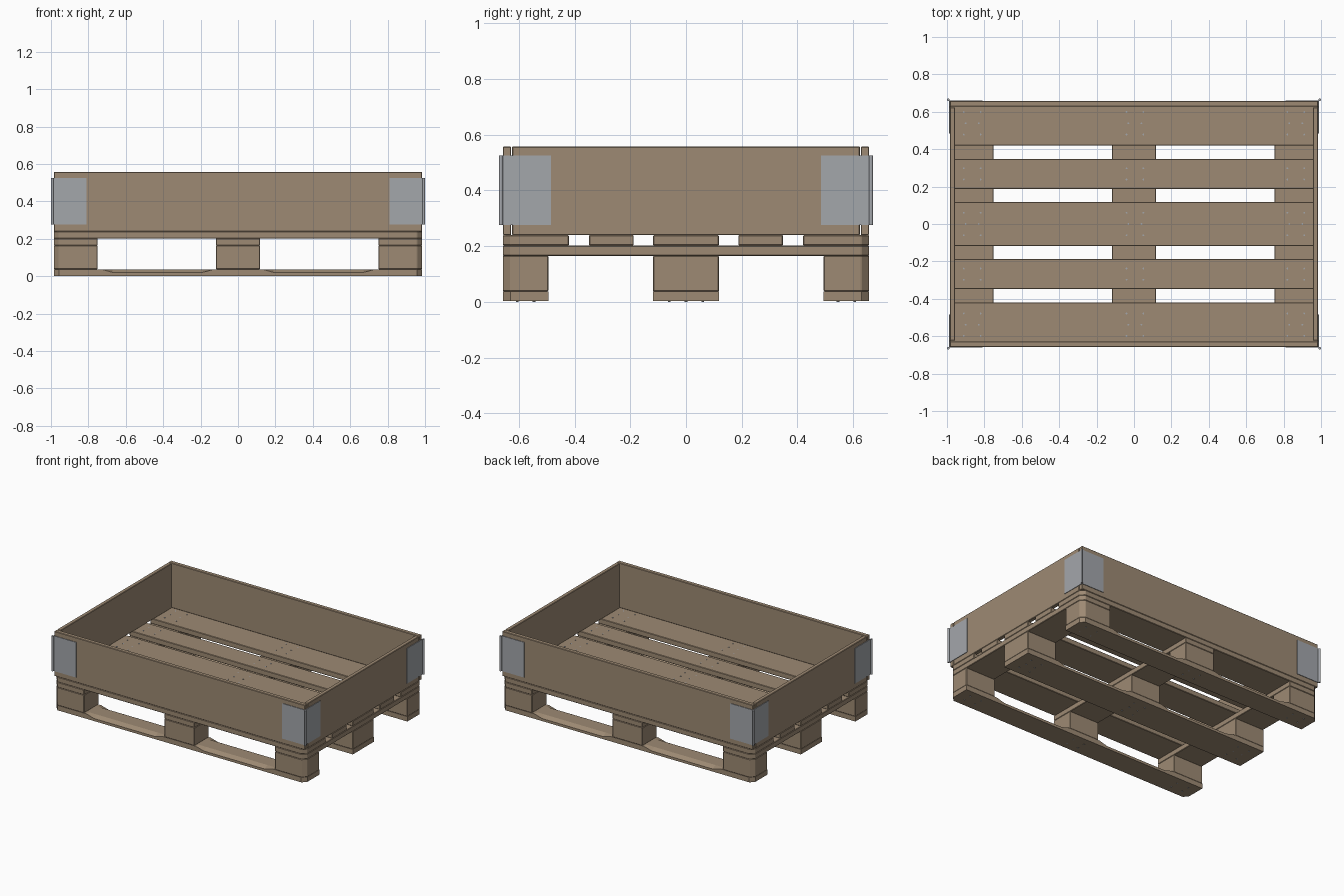
import bpy, bmesh
from mathutils import Vector

cube = bpy.data.objects.get("Cube")
if cube:
    bpy.data.objects.remove(cube, do_unlink=True)

# Overall half sizes and layer heights
HX, HY = 0.985, 0.657
Z_BASE, Z_BLOCK, Z_STRINGER, Z_DECK, Z_TOP = 0.037, 0.165, 0.202, 0.239, 0.557
CHAMFER = 0.028


def material(name, colour):
    m = bpy.data.materials.new(name)
    m.use_nodes = True
    m.diffuse_color = colour
    bsdf = m.node_tree.nodes["Principled BSDF"]
    bsdf.inputs["Base Color"].default_value = colour
    bsdf.inputs["Roughness"].default_value = 0.8
    return m


WOOD = material("pallet wood", (0.34, 0.255, 0.173, 1))
STEEL = material("galvanised steel", (0.37, 0.385, 0.41, 1))


def finish(bm, name, mat, edge=0.0):
    bmesh.ops.recalc_face_normals(bm, faces=bm.faces)
    mesh = bpy.data.meshes.new(name)
    bm.to_mesh(mesh)
    bm.free()
    mesh.materials.append(mat)
    ob = bpy.data.objects.new(name, mesh)
    bpy.context.collection.objects.link(ob)
    if edge:
        mod = ob.modifiers.new("worn edges", 'BEVEL')
        mod.width = edge
        mod.segments = 1
        mod.limit_method = 'ANGLE'
    return ob


def box(x, y, z):
    bm = bmesh.new()
    bmesh.ops.create_cube(bm, size=1)
    for v in bm.verts:
        v.co = Vector(r[0] if c < 0 else r[1] for c, r in zip(v.co, (x, y, z)))
    return bm


def cut_corners(bm):
    # Bevel only the upright edges at the pallet's outer corners
    edges = [e for e in bm.edges if all(
        abs(abs(v.co.x) - HX) < 1e-4 and abs(abs(v.co.y) - HY) < 1e-4 for v in e.verts)
        and abs(e.verts[0].co.z - e.verts[1].co.z) > 0.01]
    if edges:
        bmesh.ops.bevel(bm, geom=edges, offset=CHAMFER, segments=1, affect='EDGES')


def board(name, x, y, z, mat=WOOD, edge=0.003, corners=True):
    bm = box(x, y, z)
    if corners:
        cut_corners(bm)
    return finish(bm, name, mat, edge)


def bottom_board(name, y):
    # Skid board whose upper edges slope down between the blocks
    bm = box((-HX, HX), y, (0.002, Z_BASE))
    cuts = [((s * x, 0, 0), (1, 0, 0)) for s in (-1, 1) for x in (0.13, 0.19, 0.67, 0.73)]
    cuts += [((0, y[0] + 0.03, 0), (0, 1, 0)), ((0, y[1] - 0.03, 0), (0, 1, 0))]
    for co, no in cuts:
        bmesh.ops.bisect_plane(bm, geom=bm.verts[:] + bm.edges[:] + bm.faces[:],
                               plane_co=co, plane_no=no)
    for v in bm.verts:
        on_edge = min(abs(v.co.y - y[0]), abs(v.co.y - y[1])) < 1e-4
        if on_edge and v.co.z > 0.03 and 0.18 < abs(v.co.x) < 0.68:
            v.co.z = 0.02
    cut_corners(bm)
    finish(bm, name, WOOD)


# Rows across the pallet, shared by the blocks, stringers and skids
COLUMNS = {"right": (-HX, -0.75), "middle": (-0.118, 0.118), "left": (0.75, HX)}
ROWS = {"front": (-HY, -0.494), "centre": (-0.118, 0.118), "back": (0.494, HY)}

for row, y in ROWS.items():
    bottom_board(f"{row}_bottom_board", y)
    for col, x in COLUMNS.items():
        board(f"{row}_{col}_block", x, y, (Z_BASE, Z_BLOCK))
for col, x in COLUMNS.items():
    board(f"{col}_stringer", x, (-HY, HY), (Z_BLOCK, Z_STRINGER))

# Deck boards
DECK = {"front": (-HY, -0.42), "front_inner": (-0.348, -0.188), "centre": (-0.118, 0.118),
        "back_inner": (0.188, 0.348), "back": (0.42, HY)}
for row, y in DECK.items():
    board(f"{row}_deck_board", (-HX, HX), y, (Z_STRINGER, Z_DECK))

# Collar walls
for side, s in (("front", -1), ("back", 1)):
    y = sorted((s * 0.627, s * HY))
    board(f"{side}_collar_wall", (-HX, HX), y, (Z_DECK, Z_TOP), corners=False)
for side, s in (("right", -1), ("left", 1)):
    x = sorted((s * 0.957, s * HX))
    board(f"{side}_collar_wall", x, (-0.624, 0.624), (Z_DECK, Z_TOP), corners=False)

# Hinged steel corners: two plates and a pin each
HINGE_Z = (0.275, 0.525)
for fb, sy in (("front", -1), ("back", 1)):
    for lr, sx in (("right", -1), ("left", 1)):
        name = f"{fb}_{lr}_hinge"
        board(name + "_long_plate", sorted((sx * 0.81, sx * 0.99)),
              sorted((sy * HY, sy * (HY + 0.004))), HINGE_Z, STEEL, 0, False)
        board(name + "_end_plate", sorted((sx * HX, sx * (HX + 0.004))),
              sorted((sy * 0.485, sy * 0.662)), HINGE_Z, STEEL, 0, False)
        bm = bmesh.new()
        bmesh.ops.create_cone(bm, cap_ends=True, segments=12, radius1=0.007, radius2=0.007,
                              depth=HINGE_Z[1] - HINGE_Z[0])
        bmesh.ops.translate(bm, verts=bm.verts, vec=(sx * 0.993, sy * 0.664, sum(HINGE_Z) / 2))
        pin = finish(bm, name + "_pin", STEEL)
        for p in pin.data.polygons:
            p.use_smooth = len(p.vertices) == 4


def nails(name, rows, z):
    bm = bmesh.new()
    for x in (-0.865, 0.005, 0.865):
        for y0, y1 in rows.values():
            wide = y1 - y0 > 0.2
            mid, reach = (y0 + y1) / 2, (0.06 if wide else 0.03)
            spots = [(sx * (0.045 if sy else 0.035), sy * reach)
                     for sx in (-1, 1) for sy in ((-1, 0, 1) if wide else (-1, 1))]
            for dx, dy in spots:
                made = bmesh.ops.create_cone(bm, cap_ends=True, segments=8, radius1=0.005,
                                             radius2=0.005, depth=0.003)
                bmesh.ops.translate(bm, verts=made["verts"], vec=(x + dx, mid + dy, z))
    finish(bm, name, STEEL)


# Nail heads above and below
nails("deck_nails", DECK, Z_DECK)
nails("bottom_nails", ROWS, 0.0015)
